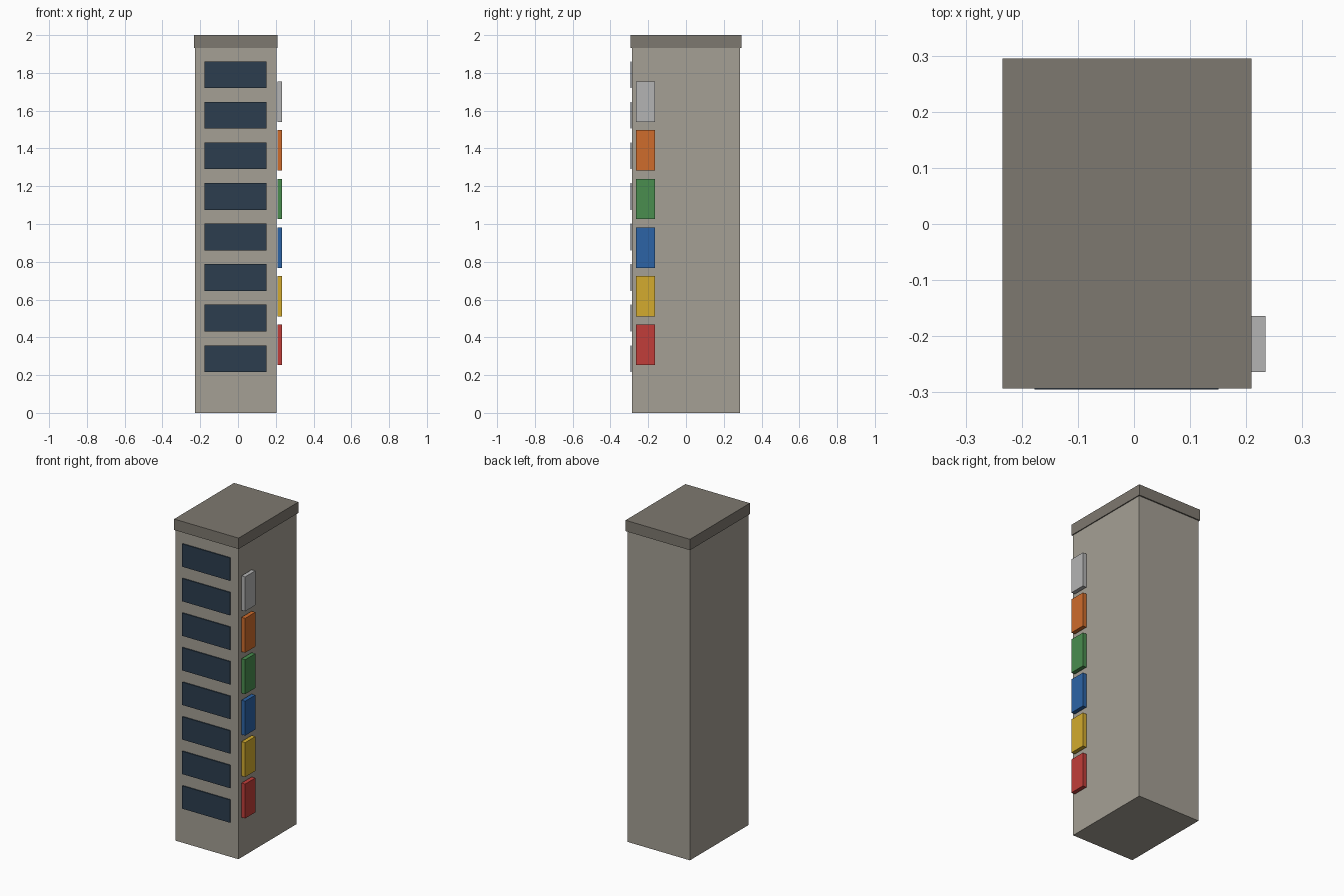
import bpy

if "Cube" in bpy.data.objects:
    bpy.data.objects.remove(bpy.data.objects["Cube"])


def material(name, rgb):
    # convert 0-255 display colour to linear
    m = bpy.data.materials.new(name)
    m.diffuse_color = [(c / 255) ** 2.2 for c in rgb] + [1]
    m.use_nodes = True
    m.node_tree.nodes["Principled BSDF"].inputs["Base Color"].default_value = m.diffuse_color
    return m


def box(name, lo, hi, mat):
    size = [b - a for a, b in zip(lo, hi)]
    centre = [(a + b) / 2 for a, b in zip(lo, hi)]
    bpy.ops.mesh.primitive_cube_add(size=1, location=centre)
    ob = bpy.context.object
    ob.name = name
    ob.scale = size
    bpy.ops.object.transform_apply(location=False, rotation=False, scale=True)
    ob.data.materials.append(mat)
    return ob


# Tower body and overhanging roof slab
box("tower_body", (-0.228, -0.286, 0), (0.203, 0.287, 1.932), material("concrete", (163, 158, 147)))
box("roof_slab", (-0.234, -0.293, 1.932), (0.209, 0.295, 2.0), material("roof", (125, 120, 111)))

# Window bands on the front, one per floor
glass = material("glass", (48, 64, 80))
for i in range(8):
    z = 0.216 + i * 0.2148
    box(f"window_band_{i + 1}", (-0.177, -0.295, z), (0.151, -0.288, z + 0.142), glass)

# Stacked coloured sign boards on the right side
signs = [("red", (192, 64, 60)), ("yellow", (210, 170, 50)), ("blue", (48, 100, 165)),
         ("green", (75, 140, 80)), ("orange", (205, 108, 48)), ("pale", (178, 178, 178))]
for i, (name, rgb) in enumerate(signs):
    z = 0.253 + i * 0.2575
    box(f"sign_{name}", (0.209, -0.264, z), (0.234, -0.164, z + 0.214), material(name, rgb))
